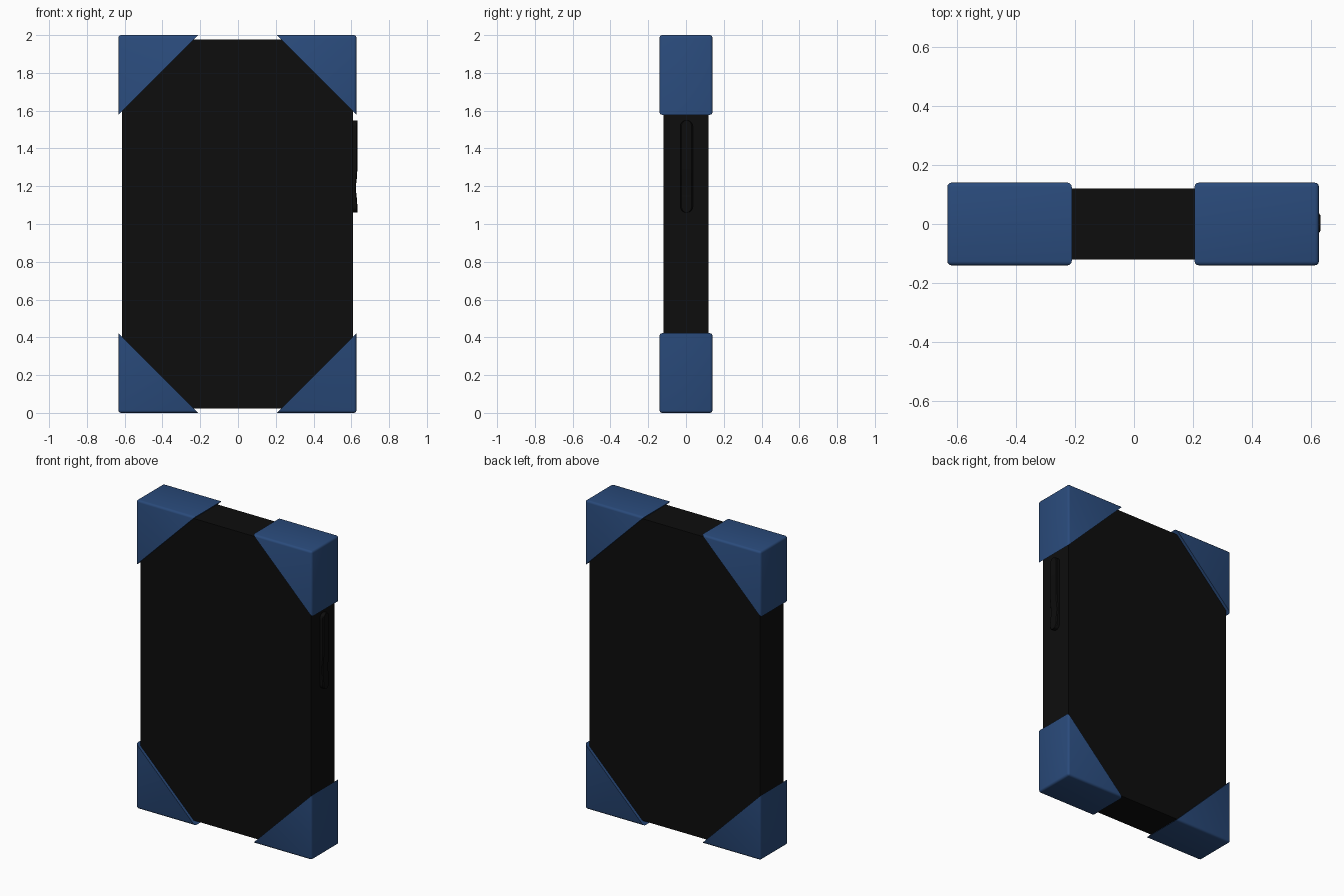
import bpy, bmesh, math

if "Cube" in bpy.data.objects:
    bpy.data.objects.remove(bpy.data.objects["Cube"])

CX = -0.003                      # body and caps sit slightly left of the side button


def colour(name, rgb):
    m = bpy.data.materials.new(name)
    m.diffuse_color = (*rgb, 1)
    m.use_nodes = True
    m.node_tree.nodes["Principled BSDF"].inputs["Base Color"].default_value = m.diffuse_color
    return m


black = colour("black", (0.004, 0.004, 0.004))
blue = colour("navy", (0.023, 0.07, 0.2))


def finish(bm, name, mat, smooth=False):
    bmesh.ops.recalc_face_normals(bm, faces=bm.faces)
    me = bpy.data.meshes.new(name)
    bm.to_mesh(me)
    bm.free()
    me.materials.append(mat)
    ob = bpy.data.objects.new(name, me)
    bpy.context.collection.objects.link(ob)
    if smooth:
        bpy.ops.object.select_all(action='DESELECT')
        ob.select_set(True)
        bpy.context.view_layer.objects.active = ob
        bpy.ops.object.shade_smooth_by_angle(angle=math.radians(35))
    return ob


# Slab body
bm = bmesh.new()
bmesh.ops.create_cube(bm, size=1)
for v in bm.verts:
    v.co = (CX + v.co.x * 1.222, v.co.y * 0.24, 1 + v.co.z * 1.956)
finish(bm, "slab_body", black)


# Triangular corner caps, rounded on all outer edges, sharp along the diagonal
def corner_cap(name, sx, sz):
    bm = bmesh.new()
    w, h, leg, d = 0.63, 1.0, 0.422, 0.14
    tri = [(w, h), (w - leg, h), (w, h - leg)]
    front = [bm.verts.new((CX + sx * x, -d, 1 + sz * z)) for x, z in tri]
    back = [bm.verts.new((CX + sx * x, d, 1 + sz * z)) for x, z in tri]
    bm.faces.new(front)
    bm.faces.new(back)
    for i in range(3):
        j = (i + 1) % 3
        bm.faces.new((front[i], front[j], back[j], back[i]))
    diagonal = {front[1], front[2], back[1], back[2]}
    edges = [e for e in bm.edges if not set(e.verts) <= diagonal]
    bmesh.ops.recalc_face_normals(bm, faces=bm.faces)
    bmesh.ops.bevel(bm, geom=edges, offset=0.014, segments=3,
                    profile=0.5, affect='EDGES')
    finish(bm, name, blue, smooth=True)


for sx, side in ((-1, "left"), (1, "right")):
    for sz, level in ((-1, "bottom"), (1, "top")):
        corner_cap(f"corner_cap_{level}_{side}", sx, sz)

# Long rocker button on the right side: capsule outline with a shallow dip
bm = bmesh.new()
r, z0, z1, base = 0.033, 1.06, 1.55, 0.595
arc = [r * (1 - math.cos(math.pi / 2 * i / 6)) for i in range(1, 7)]
middle = [1.12, 1.15, 1.18, 1.21, 1.25, 1.29]
rows = [z0 + a for a in arc] + middle + [z1 - a for a in reversed(arc)]
prev = None
for z in rows:
    end = min(z - z0, z1 - z)
    half = math.sqrt(max(0, r * r - (r - end) ** 2)) if end < r else r
    top = 0.632 - 0.008 * math.exp(-((z - 1.19) / 0.05) ** 2)
    ring = [bm.verts.new((x, 0.003 + y, z)) for x, y in
            ((base, -half), (top - 0.005, -half), (top, -half * 0.8),
             (top, half * 0.8), (top - 0.005, half), (base, half))]
    if prev:
        for i in range(6):
            j = (i + 1) % 6
            bm.faces.new((prev[i], prev[j], ring[j], ring[i]))
    else:
        bm.faces.new(ring)
    prev = ring
bm.faces.new(prev)
finish(bm, "side_button", black, smooth=True)
